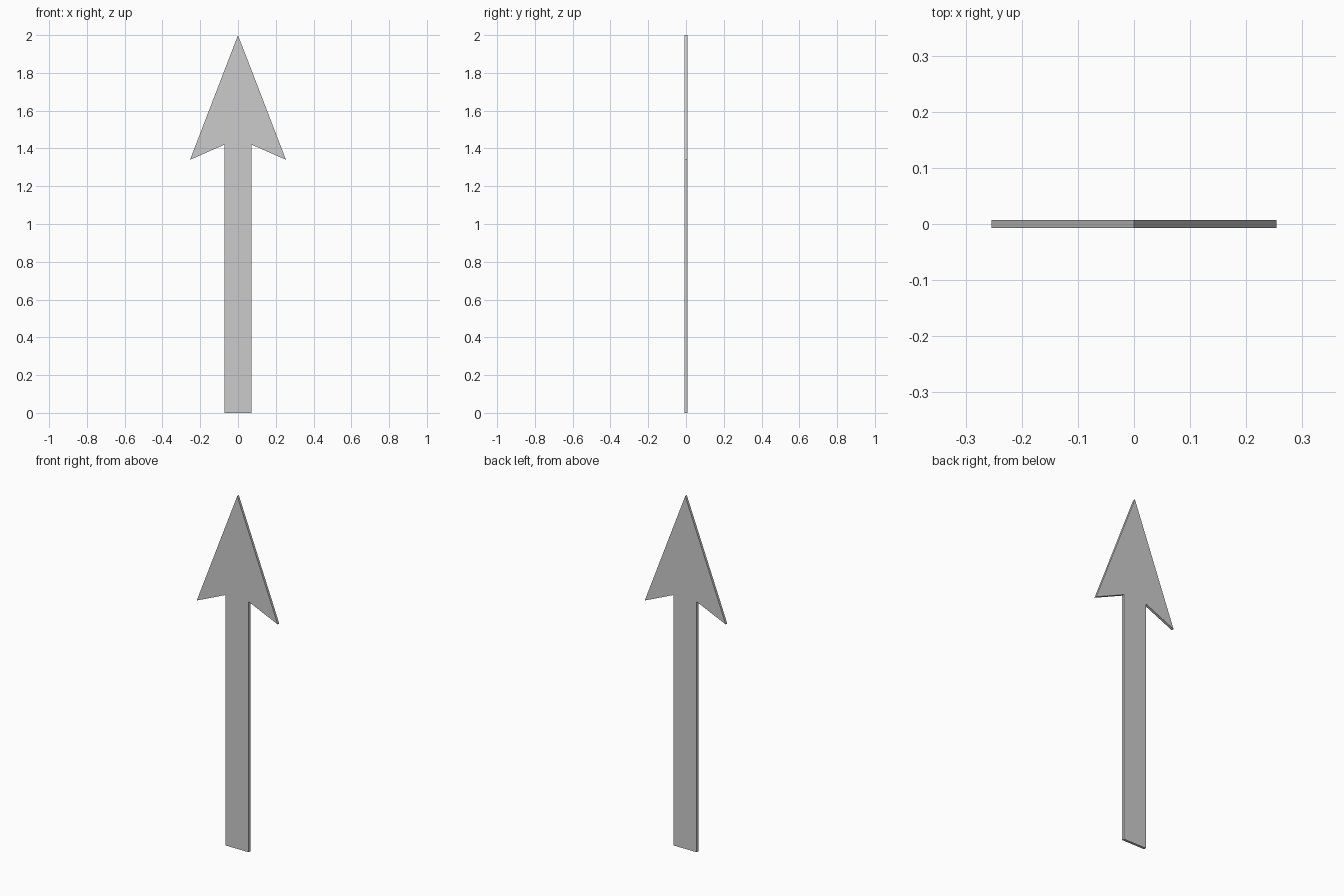
import bpy, bmesh

if "Cube" in bpy.data.objects:
    bpy.data.objects.remove(bpy.data.objects["Cube"])

HALF_THICK = 0.007

# Right half of the arrow outline (x, z), from shaft foot to tip
half = [(0.072, 0.0), (0.072, 1.42), (0.254, 1.34)]
tip = (0.0, 2.0)
outline = half + [tip] + [(-x, z) for x, z in reversed(half)]

# Flat arrow plate: fill the outline, then extrude along y
bm = bmesh.new()
face = bm.faces.new([bm.verts.new((x, -HALF_THICK, z)) for x, z in outline])
ext = bmesh.ops.extrude_face_region(bm, geom=[face], use_keep_orig=True)
verts = [v for v in ext["geom"] if isinstance(v, bmesh.types.BMVert)]
bmesh.ops.translate(bm, verts=verts, vec=(0, 2 * HALF_THICK, 0))
bmesh.ops.recalc_face_normals(bm, faces=bm.faces)

mesh = bpy.data.meshes.new("arrow")
bm.to_mesh(mesh)
bm.free()
bpy.context.collection.objects.link(bpy.data.objects.new("arrow", mesh))
